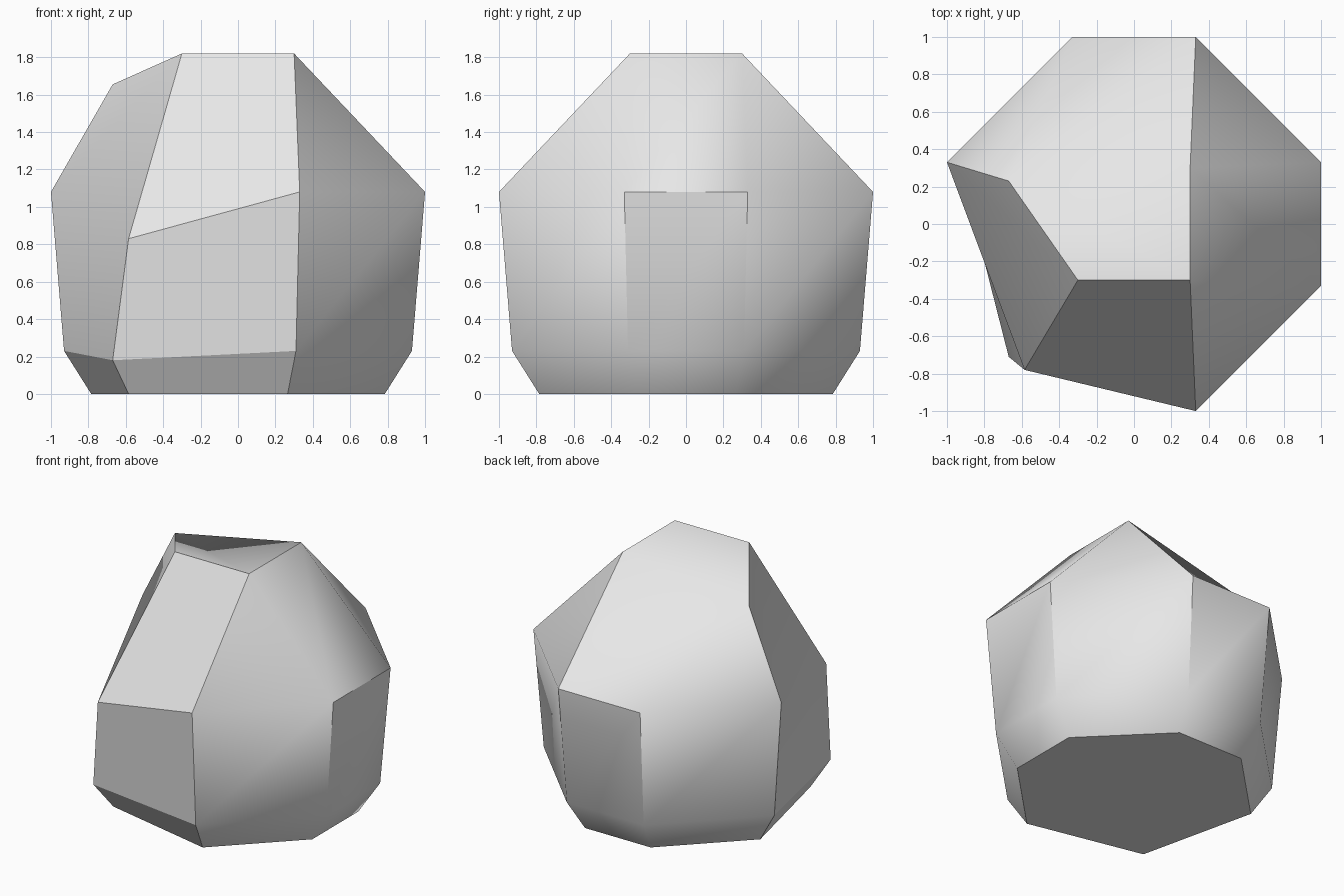
import bpy
import bmesh
import math

cube = bpy.data.objects.get("Cube")
if cube:
    bpy.data.objects.remove(cube)

# One plain stone colour
stone = bpy.data.materials.new("light_grey_stone")
stone.use_nodes = True
colour = (0.8, 0.8, 0.8, 1)
stone.diffuse_color = colour
stone.node_tree.nodes["Principled BSDF"].inputs["Base Color"].default_value = colour


def ring(bm, z, far, near, chipped):
    """Octagon ring whose front corner on the -x side is chipped to one point."""
    outline = [(near, -far), (far, -near), (far, near),
               (near, far), (-near, far), (-far, near)]
    return [bm.verts.new((x, y, z)) for x, y in outline] + [bm.verts.new(chipped)]


bm = bmesh.new()

# Body: foot, lower belt and shoulder rings
rings = [
    ring(bm, 0, 0.785, 0.265, (-0.585, -0.60, 0)),
    ring(bm, 0.23, 0.93, 0.31, (-0.67, -0.71, 0.18)),
    ring(bm, 1.08, 1.0, 0.33, (-0.585, -0.78, 0.83)),
]
count = len(rings[0])
flat = []
bm.faces.new(reversed(rings[0]))
for low, high in zip(rings, rings[1:]):
    for i in range(count):
        j = (i + 1) % count
        face = bm.faces.new((low[i], low[j], high[j], high[i]))
        # The chipped front is faceted
        if i == count - 1 or (i == count - 2 and low is rings[0]):
            flat.append(face)

# Crown: small top with one sunken corner, joined by slopes and corner triangles
r = rings[-1]
t = [bm.verts.new(p) for p in ((0.3, -0.3, 1.82), (0.3, 0.3, 1.82),
                               (-0.67, 0.23, 1.655), (-0.3, -0.3, 1.82))]
for corner in ((r[0], r[1], t[0]), (r[2], r[3], t[1]), (r[4], r[5], t[2])):
    bm.faces.new(corner)
for slope in ((r[1], r[2], t[1], t[0]), (r[3], r[4], t[2], t[1]),
              (r[5], r[6], t[3], t[2])):
    bm.faces.new(slope)
flat.append(bm.faces.new((r[6], r[0], t[0], t[3])))
bm.faces.new(t)

# Smooth shading with sharp ridges
bmesh.ops.recalc_face_normals(bm, faces=bm.faces)
for face in bm.faces:
    face.smooth = face not in flat
for edge in bm.edges:
    edge.smooth = edge.calc_face_angle(0) < math.radians(40)
    if any(face in flat for face in edge.link_faces):
        edge.smooth = False

mesh = bpy.data.meshes.new("rock")
bm.to_mesh(mesh)
bm.free()
mesh.materials.append(stone)
rock = bpy.data.objects.new("rock", mesh)
bpy.context.collection.objects.link(rock)
